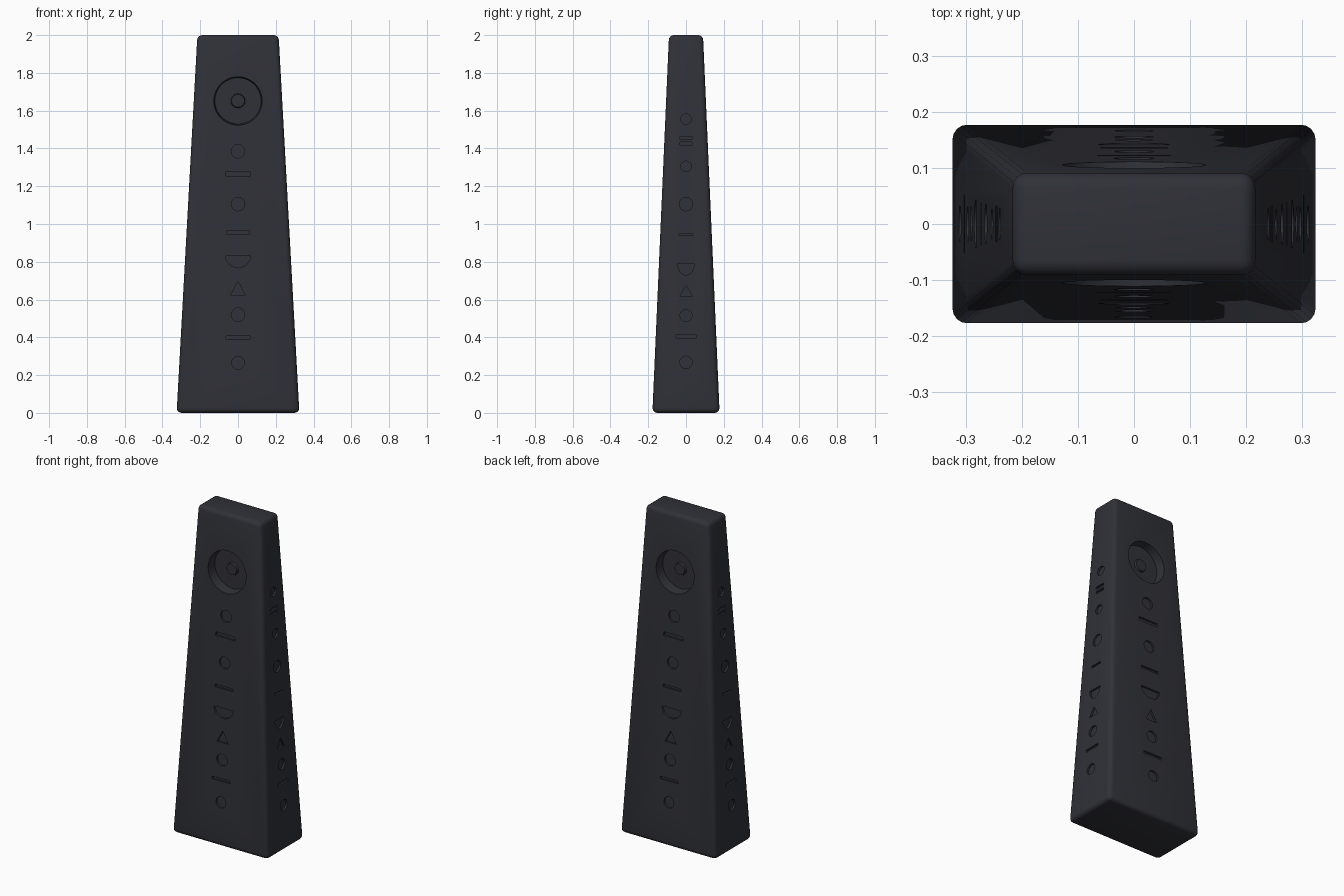
import bpy, bmesh, math
from mathutils import Matrix

if "Cube" in bpy.data.objects:
    bpy.data.objects.remove(bpy.data.objects["Cube"])

H = 2.0
BX, BY, TX, TY = 0.325, 0.178, 0.215, 0.09   # half sizes at base and top

stone = bpy.data.materials.new("dark stone")
stone.diffuse_color = (0.03, 0.031, 0.04, 1)
stone.use_nodes = True
stone.node_tree.nodes["Principled BSDF"].inputs["Base Color"].default_value = stone.diffuse_color


def finish(bm, name):
    bmesh.ops.recalc_face_normals(bm, faces=bm.faces)
    me = bpy.data.meshes.new(name)
    bm.to_mesh(me)
    bm.free()
    ob = bpy.data.objects.new(name, me)
    bpy.context.collection.objects.link(ob)
    me.materials.append(stone)
    return ob


def loft(bm, a, b, rot):
    # solid between two matching outlines, turned about z
    va = [bm.verts.new(rot @ Matrix.Translation(p).translation) for p in a]
    vb = [bm.verts.new(rot @ Matrix.Translation(p).translation) for p in b]
    n = len(va)
    bm.faces.new(va)
    bm.faces.new(vb[::-1])
    for i in range(n):
        j = (i + 1) % n
        bm.faces.new((va[i], vb[i], vb[j], va[j]))


def circle(r, n, z, u=0):
    return [(u + r * math.cos(2 * math.pi * i / n),
             z + r * math.sin(2 * math.pi * i / n)) for i in range(n)]


def bar(w, h, z):
    return [(-w, z - h), (w, z - h), (w, z + h), (-w, z + h)]


def bowl(w, h, z):
    return [(w * math.cos(math.pi + math.pi * i / 12),
             z + h * math.sin(math.pi + math.pi * i / 12)) for i in range(13)]


def triangle(w, h, z):
    return [(-w, z - h), (w, z - h), (0, z + h)]


# Tapered body with rounded edges
bm = bmesh.new()
loft(bm, [(-BX, -BY, 0), (BX, -BY, 0), (BX, BY, 0), (-BX, BY, 0)],
     [(-TX, -TY, H), (TX, -TY, H), (TX, TY, H), (-TX, TY, H)], Matrix())
bmesh.ops.bevel(bm, geom=bm.edges[:], offset=0.026, segments=4,
                profile=0.5, affect='EDGES')
body = finish(bm, "pillar_body")

# Carved symbols, listed from top to bottom
wide = [circle(0.036, 16, 1.385), bar(0.065, 0.011, 1.265),
        circle(0.036, 16, 1.105), bar(0.06, 0.008, 0.955),
        bowl(0.065, 0.06, 0.83), triangle(0.038, 0.036, 0.66),
        circle(0.036, 16, 0.52), bar(0.063, 0.008, 0.40),
        circle(0.034, 16, 0.265)]
narrow = [circle(0.028, 16, 1.555), bar(0.032, 0.008, 1.455),
          bar(0.032, 0.008, 1.425), circle(0.028, 16, 1.305),
          circle(0.036, 16, 1.105), bar(0.038, 0.006, 0.945),
          bowl(0.044, 0.06, 0.79), triangle(0.034, 0.03, 0.645),
          circle(0.032, 16, 0.515), bar(0.052, 0.008, 0.405),
          circle(0.033, 16, 0.268)]

cut = bmesh.new()
hubs = bmesh.new()
for k in range(4):
    rot = Matrix.Rotation(k * math.pi / 2, 4, 'Z')
    glyphs, b, t = (wide, BY, TY) if k % 2 == 0 else (narrow, BX, TX)
    for g in glyphs:
        def side(off):
            return [(u, -(b + (t - b) * z / H) + off, z) for u, z in g]
        loft(cut, side(-0.02), side(0.012), rot)
    if k % 2 == 0:
        # Round recess and its central hub, front and back
        loft(cut, [(u, -0.14, z) for u, z in circle(0.132, 48, 1.652)],
             [(u, -0.05, z) for u, z in circle(0.122, 48, 1.652)], rot)
        loft(hubs, [(u, -0.062, z) for u, z in circle(0.034, 24, 1.652)],
             [(u, -0.045, z) for u, z in circle(0.040, 24, 1.652)], rot)
cutter = finish(cut, "carving_cutter")
hub = finish(hubs, "recess_hubs")

mod = body.modifiers.new("carving", 'BOOLEAN')
mod.operation = 'DIFFERENCE'
mod.solver = 'EXACT'
mod.object = cutter
bpy.context.view_layer.objects.active = body
body.select_set(True)
bpy.ops.object.modifier_apply(modifier=mod.name)
bpy.data.objects.remove(cutter, do_unlink=True)

# Smooth rounded edges, keep carvings crisp
for ob in (body, hub):
    bpy.ops.object.select_all(action='DESELECT')
    ob.select_set(True)
    bpy.context.view_layer.objects.active = ob
    bpy.ops.object.shade_smooth_by_angle(angle=math.radians(30))
